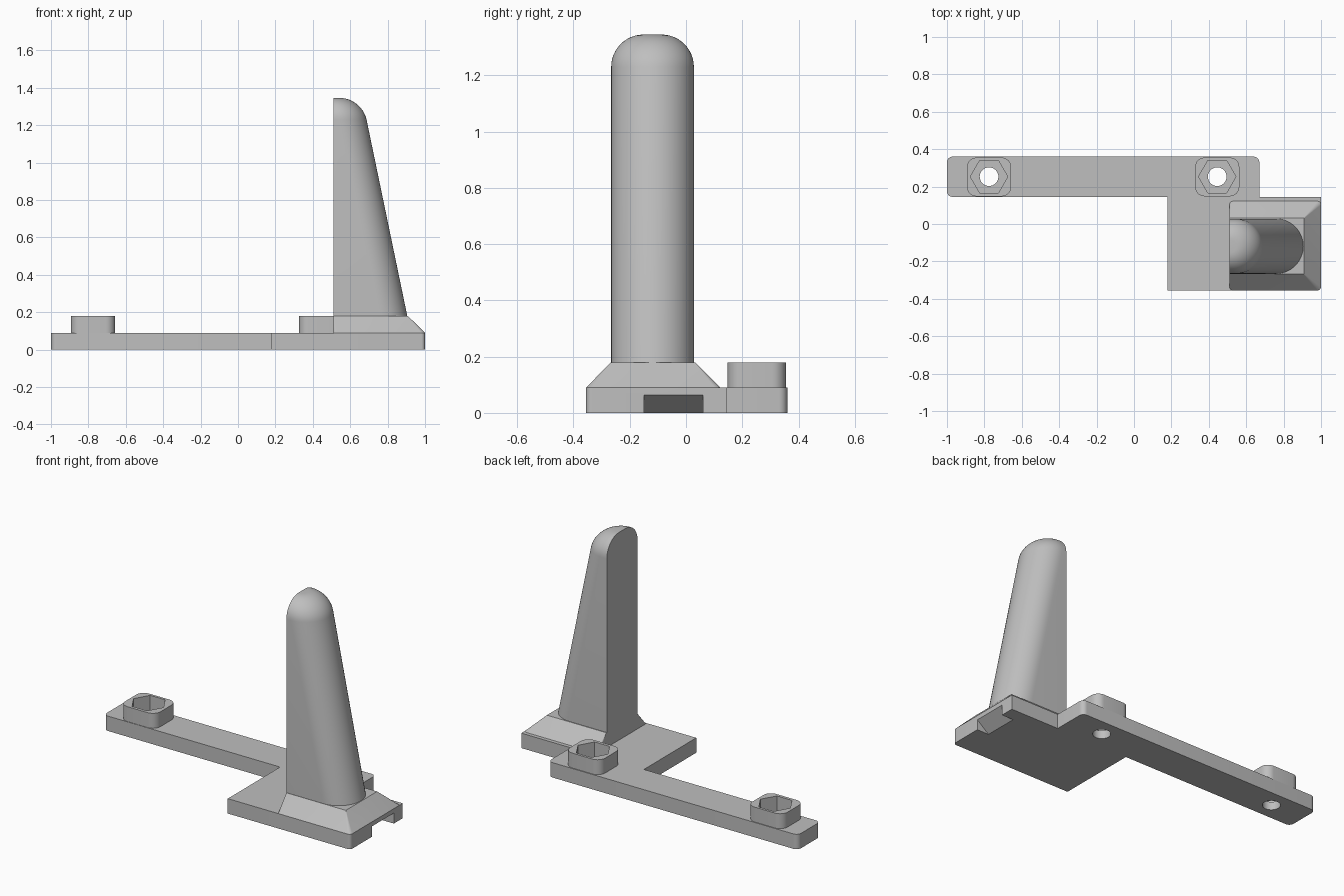
import bpy, bmesh
from math import sin, cos, pi, radians
from mathutils import Vector

old = bpy.data.objects.get("Cube")
if old:
    bpy.data.objects.remove(old, do_unlink=True)

grey = bpy.data.materials.new("light grey")
grey.use_nodes = True
colour = (0.52, 0.52, 0.52, 1)
grey.diffuse_color = colour
grey.node_tree.nodes["Principled BSDF"].inputs["Base Color"].default_value = colour


def loft(name, loops):
    """Skin a stack of equal-length point loops and cap both ends."""
    bm = bmesh.new()
    rings = [[bm.verts.new(p) for p in loop] for loop in loops]
    n = len(rings[0])
    for a, b in zip(rings, rings[1:]):
        for i in range(n):
            j = (i + 1) % n
            bm.faces.new((a[i], a[j], b[j], b[i]))
    bm.faces.new(rings[0][::-1])
    bm.faces.new(rings[-1])
    bmesh.ops.recalc_face_normals(bm, faces=bm.faces)
    mesh = bpy.data.meshes.new(name)
    bm.to_mesh(mesh)
    bm.free()
    mesh.materials.append(grey)
    obj = bpy.data.objects.new(name, mesh)
    bpy.context.collection.objects.link(obj)
    return obj


def rounded(corners, z, steps=8):
    """Outline of right-angled corners (x, y, radius) at height z."""
    out = []
    pts = [Vector((x, y, z)) for x, y, r in corners]
    for i, p in enumerate(pts):
        r = corners[i][2]
        if r == 0:
            out.append(p)
            continue
        d1 = (pts[i - 1] - p).normalized()
        d2 = (pts[(i + 1) % len(pts)] - p).normalized()
        c = p + r * (d1 + d2)
        for k in range(steps + 1):
            t = pi / 2 * k / steps
            out.append(c - r * (d2 * cos(t) + d1 * sin(t)))
    return out


def rect(x0, x1, y0, y1, r):
    return [(x0, y0, r), (x1, y0, r), (x1, y1, r), (x0, y1, r)]


def prism(name, x, y, radius, z0, z1, sides):
    ring = [(x + radius * cos(2 * pi * k / sides),
             y + radius * sin(2 * pi * k / sides)) for k in range(sides)]
    return loft(name, [[(a, b, z) for a, b in ring] for z in (z0, z1)])


def cut(obj, cutter):
    mod = obj.modifiers.new("cut", 'BOOLEAN')
    mod.operation, mod.solver, mod.object = 'DIFFERENCE', 'EXACT', cutter
    bpy.context.view_layer.objects.active = obj
    bpy.ops.object.modifier_apply(modifier=mod.name)


# Base plate: long mounting strip joined to a wide foot
PLATE = 0.09
outline = [(-1, 0.145, 0.03), (0.18, 0.145, 0), (0.18, -0.355, 0),
           (1, -0.355, 0.02), (1, 0.145, 0), (0.67, 0.145, 0),
           (0.67, 0.36, 0.03), (-1, 0.36, 0.03)]
plate = loft("base_plate", [rounded(outline, z) for z in (0, PLATE)])
parts = [plate]
cutters = []

# Screw bosses with hexagonal nut pockets and through holes
for side, x in (("right", -0.775), ("left", 0.445)):
    y = 0.253
    square = rect(x - 0.118, x + 0.118, 0.148, 0.355, 0.05)
    boss = loft(side + "_screw_boss", [rounded(square, z) for z in (PLATE, 0.18)])
    pocket = prism("pocket_cutter", x, y, 0.1, 0.05, 0.3, 6)
    hole = prism("hole_cutter", x, y, 0.05, -0.1, 0.3, 32)
    cut(boss, pocket)
    cut(plate, pocket)
    cut(plate, hole)
    cutters += [pocket, hole]
    parts.append(boss)

# Sloped notch under the outer end of the foot
wedge = [(0.92, 0), (0.92, -0.05), (1.05, -0.05), (1.05, 0.063), (1, 0.063)]
notch = loft("notch_cutter", [[(x, y, z) for x, z in wedge] for y in (-0.15, 0.06)])
cut(plate, notch)
cutters.append(notch)

# Chamfered pedestal
parts.append(loft("pedestal", [
    rounded(rect(0.51, 1.0, -0.355, 0.122, 0.02), PLATE),
    rounded(rect(0.51, 0.908, -0.267, 0.032, 0.002), 0.18)]))

# Leaning post: flat back, half-round front, filleted top
R, FILLET, BASE, TOP, MID = 0.147, 0.115, 0.18, 1.345, -0.119


def post_loop(z, inset):
    radius = R - inset
    centre = 0.905 - R - 0.2075 * (z - BASE)
    loop = [(0.51, MID - radius, z)]
    for k in range(33):
        a = -pi / 2 + pi * k / 32
        loop.append((centre + radius * cos(a), MID + radius * sin(a), z))
    return loop + [(0.51, MID + radius, z)]


loops = [post_loop(BASE, 0)]
for k in range(13):
    a = pi / 2 * k / 12
    loops.append(post_loop(TOP - FILLET + FILLET * sin(a), FILLET * (1 - cos(a))))
parts.append(loft("post", loops))

for c in cutters:
    bpy.data.objects.remove(c, do_unlink=True)

# Smooth the curved surfaces, keep the edges crisp
bpy.ops.object.select_all(action='DESELECT')
for p in parts:
    p.select_set(True)
bpy.context.view_layer.objects.active = plate
bpy.ops.object.shade_smooth_by_angle(angle=radians(25))
